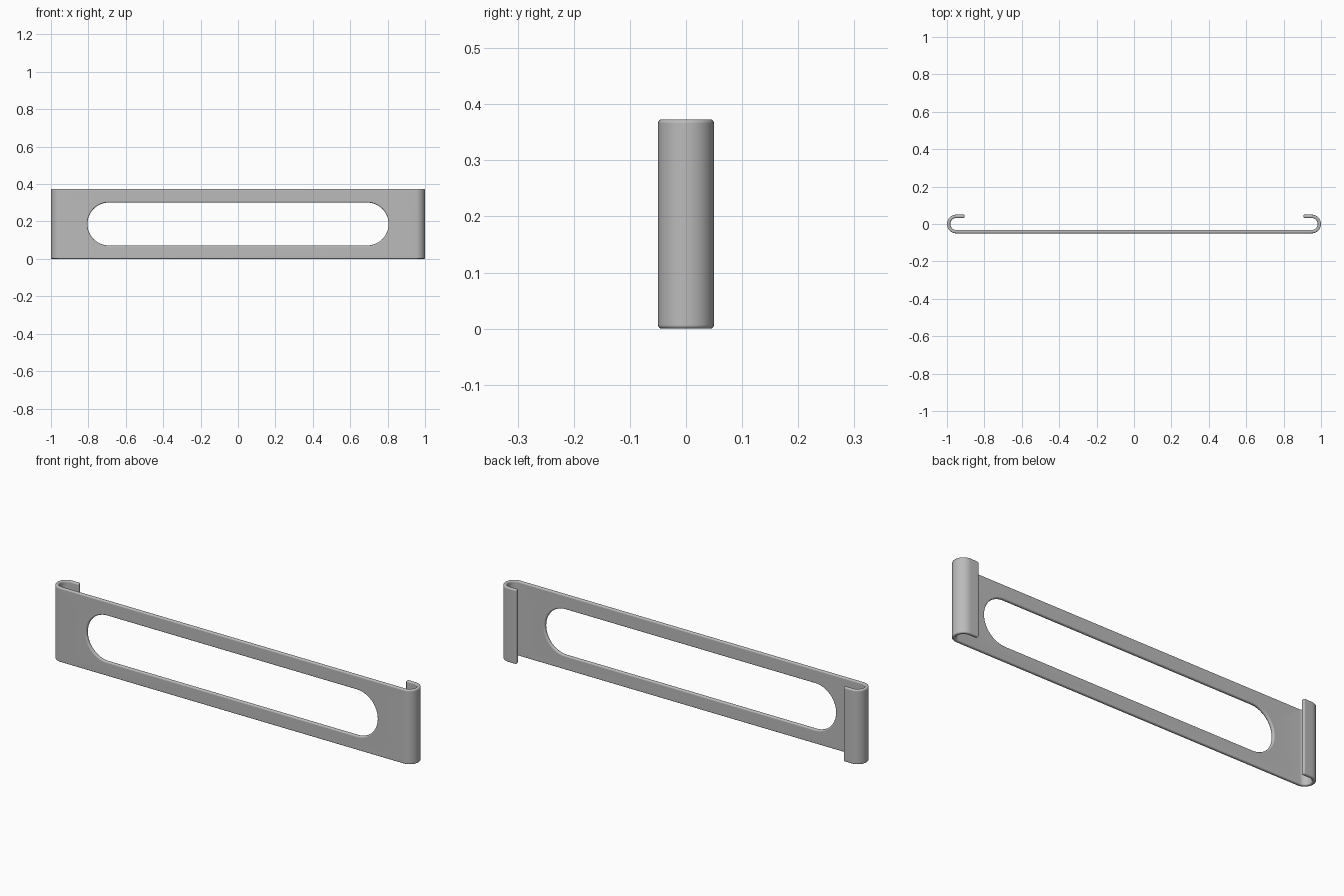
import bpy, bmesh, math

if "Cube" in bpy.data.objects:
    bpy.data.objects.remove(bpy.data.objects["Cube"])

HEIGHT = 0.373       # along z
R_OUT = 0.05         # outer radius of the end hooks
THICK = 0.018        # sheet thickness
R_IN = R_OUT - THICK
BEND_X = 1.0 - R_OUT # centre of each hook bend
LIP_X = 0.905        # free end of each hook lip
SLOT_R, SLOT_X = 0.115, 0.69


def arc(cx, cy, r, a0, a1, n):
    """Points along an arc, angles in degrees."""
    return [(cx + r * math.cos(math.radians(a0 + (a1 - a0) * i / n)),
             cy + r * math.sin(math.radians(a0 + (a1 - a0) * i / n)))
            for i in range(n + 1)]


def prism(name, outline, place, depth):
    """Extrude a closed 2D outline into a solid."""
    bm = bmesh.new()
    face = bm.faces.new([bm.verts.new(place(u, v)) for u, v in outline])
    ext = bmesh.ops.extrude_face_region(bm, geom=[face])
    bmesh.ops.translate(bm, vec=depth, verts=[
        g for g in ext["geom"] if isinstance(g, bmesh.types.BMVert)])
    bmesh.ops.recalc_face_normals(bm, faces=bm.faces)
    mesh = bpy.data.meshes.new(name)
    bm.to_mesh(mesh)
    bm.free()
    obj = bpy.data.objects.new(name, mesh)
    bpy.context.collection.objects.link(obj)
    return obj


# Hooked sheet: right half of the section, then mirrored
half = (arc(BEND_X, 0, R_OUT, -90, 90, 18)
        + [(LIP_X, R_OUT), (LIP_X, R_IN)]
        + arc(BEND_X, 0, R_IN, 90, -90, 18))
section = half + [(-x, y) for x, y in reversed(half)]
bracket = prism("hooked_bracket", section, lambda u, v: (u, v, 0), (0, 0, HEIGHT))

# Long rounded slot cut through the front plate
slot = (arc(SLOT_X, HEIGHT / 2, SLOT_R, -90, 90, 32)
        + arc(-SLOT_X, HEIGHT / 2, SLOT_R, 90, 270, 32))
cutter = prism("slot_cutter", slot, lambda u, v: (u, -0.1, v), (0, 0.1, 0))
cutter.hide_render = True
cutter.hide_set(True)

cut = bracket.modifiers.new("slot", 'BOOLEAN')
cut.operation = 'DIFFERENCE'
cut.solver = 'EXACT'
cut.object = cutter

# Softened edges all round
bevel = bracket.modifiers.new("soft_edges", 'BEVEL')
bevel.width = 0.007
bevel.segments = 4
bevel.limit_method = 'ANGLE'
bevel.angle_limit = math.radians(40)
bevel.use_clamp_overlap = False
bevel.harden_normals = True

grey = bpy.data.materials.new("plain grey")
grey.diffuse_color = (0.5, 0.5, 0.5, 1)
grey.use_nodes = True
grey.node_tree.nodes["Principled BSDF"].inputs["Base Color"].default_value = grey.diffuse_color
bracket.data.materials.append(grey)

bpy.context.view_layer.objects.active = bracket
bracket.select_set(True)
bpy.ops.object.shade_smooth_by_angle(angle=math.radians(40))
